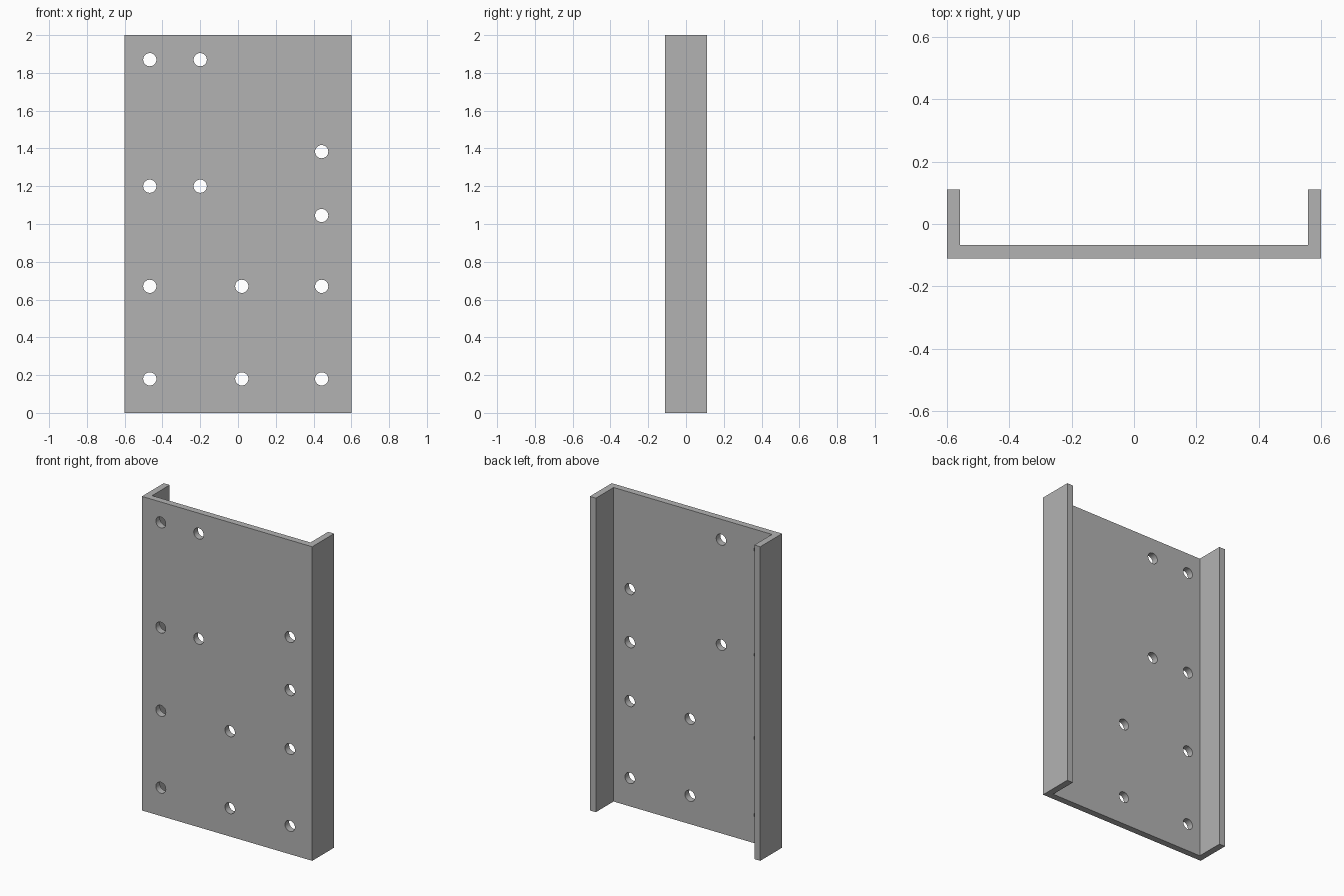
import bpy, bmesh
from mathutils import Matrix

if "Cube" in bpy.data.objects:
    bpy.data.objects.remove(bpy.data.objects["Cube"], do_unlink=True)

WIDTH, DEPTH, HEIGHT, WALL = 1.2, 0.22, 2.0, 0.042
HOLE_RADIUS = 0.035


def new_object(name, bm):
    bmesh.ops.recalc_face_normals(bm, faces=bm.faces)
    mesh = bpy.data.meshes.new(name)
    bm.to_mesh(mesh)
    bm.free()
    obj = bpy.data.objects.new(name, mesh)
    bpy.context.collection.objects.link(obj)
    return obj


# Single grey metal
grey = bpy.data.materials.new("grey metal")
grey.use_nodes = True
color = (0.45, 0.45, 0.45, 1)
grey.diffuse_color = color
grey.node_tree.nodes["Principled BSDF"].inputs["Base Color"].default_value = color

# U-shaped channel, extruded upwards and open to the back
w, d = WIDTH / 2, DEPTH / 2
half = [(w, -d), (w, d), (w - WALL, d), (w - WALL, -d + WALL)]
profile = half + [(-x, y) for x, y in reversed(half)]
bm = bmesh.new()
base = bm.faces.new([bm.verts.new((x, y, 0)) for x, y in profile])
top = bmesh.ops.extrude_face_region(bm, geom=[base])["geom"]
bmesh.ops.translate(bm, vec=(0, 0, HEIGHT),
                    verts=[v for v in top if isinstance(v, bmesh.types.BMVert)])
channel = new_object("channel_bracket", bm)
channel.data.materials.append(grey)

# Mounting hole heights, by column
columns = {
    -0.467: (0.18, 0.67, 1.2, 1.87),
    -0.2: (1.2, 1.87),
    0.02: (0.18, 0.67),
    0.443: (0.18, 0.67, 1.045, 1.383),
}
bm = bmesh.new()
for x, heights in columns.items():
    for z in heights:
        place = Matrix.Translation((x, -d + WALL / 2, z)) @ Matrix.Rotation(1.5707963, 4, "X")
        bmesh.ops.create_cone(bm, cap_ends=True, segments=32, radius1=HOLE_RADIUS,
                              radius2=HOLE_RADIUS, depth=WALL * 2, matrix=place)
cutter = new_object("hole_cutter", bm)
cutter.data.materials.append(grey)
cutter.hide_render = True

# Drill the holes, then discard the cutter
drill = channel.modifiers.new("Holes", "BOOLEAN")
drill.operation = "DIFFERENCE"
drill.solver = "EXACT"
drill.object = cutter
bpy.context.view_layer.objects.active = channel
channel.select_set(True)
bpy.ops.object.modifier_apply(modifier=drill.name)
bpy.data.objects.remove(cutter, do_unlink=True)
bpy.ops.object.shade_smooth_by_angle()
